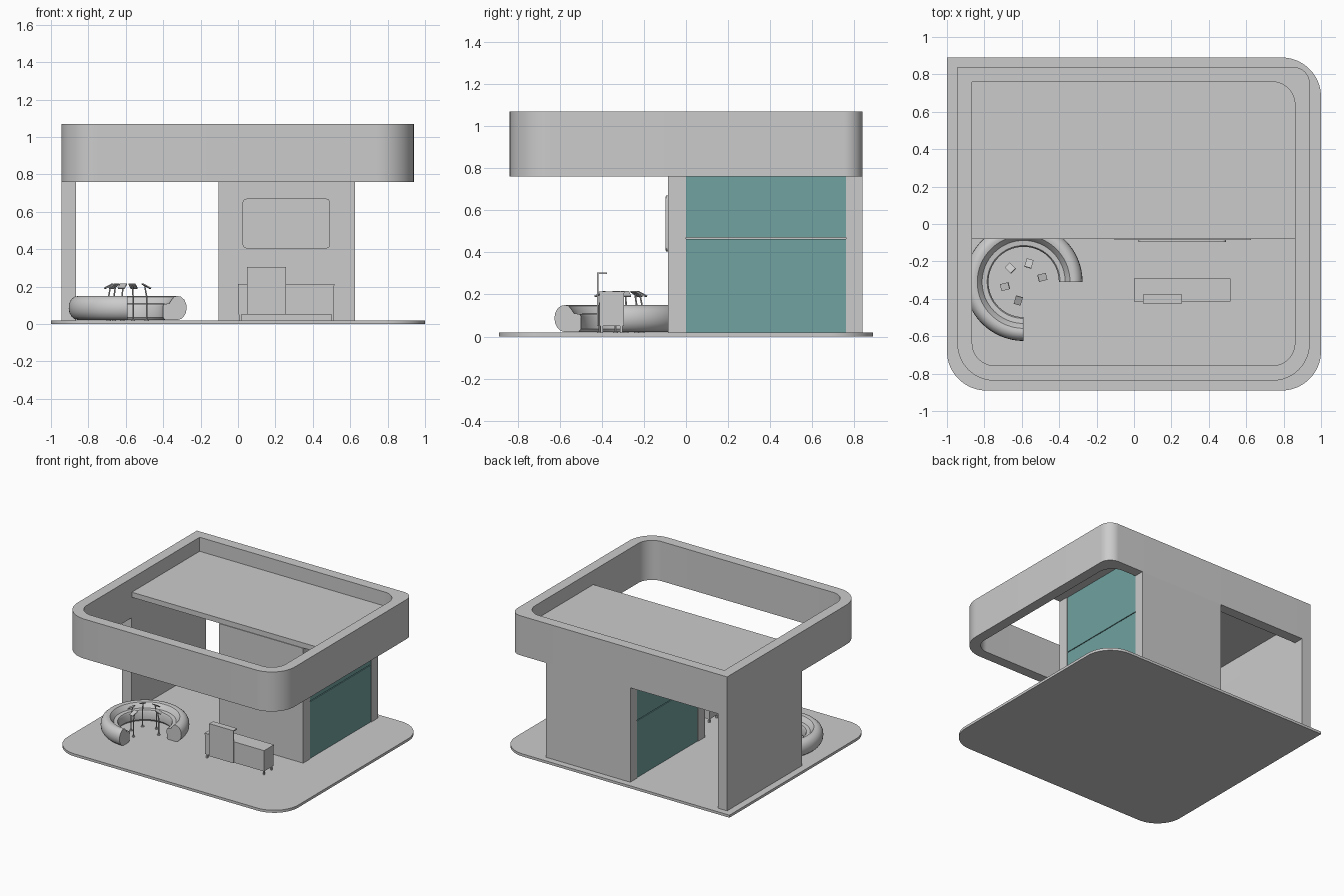
import bpy, bmesh, math
from mathutils import Matrix, Vector

if "Cube" in bpy.data.objects:
    bpy.data.objects.remove(bpy.data.objects["Cube"])


def make(name, bm, mat=None):
    bmesh.ops.recalc_face_normals(bm, faces=bm.faces[:])
    me = bpy.data.meshes.new(name)
    bm.to_mesh(me)
    bm.free()
    ob = bpy.data.objects.new(name, me)
    bpy.context.scene.collection.objects.link(ob)
    if mat:
        me.materials.append(mat)
    return ob


def box(name, x0, x1, y0, y1, z0, z1, mat=None):
    bm = bmesh.new()
    bmesh.ops.create_cube(bm, size=1)
    for v in bm.verts:
        v.co = Vector(((x0 + x1) / 2 + v.co.x * (x1 - x0),
                       (y0 + y1) / 2 + v.co.y * (y1 - y0),
                       (z0 + z1) / 2 + v.co.z * (z1 - z0)))
    return make(name, bm, mat)


def outline(x0, x1, y0, y1, radii, n=16):
    """Rounded rectangle, radii in order front-left, front-right, back-right, back-left."""
    pts = []
    corners = [(x0, y0, 1, 1), (x1, y0, -1, 1), (x1, y1, -1, -1), (x0, y1, 1, -1)]
    for i, ((x, y, sx, sy), r) in enumerate(zip(corners, radii)):
        if r == 0:
            pts.append((x, y))
            continue
        for k in range(n + 1):
            a = math.pi + math.pi / 2 * (i + k / n)
            pts.append((x + sx * r + r * math.cos(a), y + sy * r + r * math.sin(a)))
    return pts


def slab(name, pts, z0, z1):
    bm = bmesh.new()
    f = bm.faces.new([bm.verts.new((x, y, z0)) for x, y in pts])
    up = bmesh.ops.extrude_face_region(bm, geom=[f])['geom']
    bmesh.ops.translate(bm, vec=(0, 0, z1 - z0),
                        verts=[g for g in up if isinstance(g, bmesh.types.BMVert)])
    return make(name, bm)


def ring(name, outer, inner, z0, z1):
    bm = bmesh.new()
    loops = [[bm.verts.new((x, y, z)) for x, y in p]
             for p, z in ((outer, z0), (outer, z1), (inner, z1), (inner, z0))]
    n = len(outer)
    for a in range(4):
        A, B = loops[a], loops[(a + 1) % 4]
        for i in range(n):
            j = (i + 1) % n
            bm.faces.new((A[i], A[j], B[j], B[i]))
    return make(name, bm)


glass = bpy.data.materials.new("teal_glass")
glass.diffuse_color = (0.16, 0.36, 0.35, 1)
glass.use_nodes = True
glass.node_tree.nodes["Principled BSDF"].inputs["Base Color"].default_value = glass.diffuse_color

# floor plate, roof fascia and ceiling
F, WT, CZ = 0.02, 0.76, 0.92
slab("floor_plate", outline(-1, 1, -0.89, 0.89, (0.21, 0.21, 0.21, 0)), 0, F)
inner = (-0.865, 0.86, -0.757, 0.76)
ring("roof_fascia", outline(-0.945, 0.94, -0.838, 0.84, (0.2, 0.2, 0.09, 0)),
     outline(*inner, (0.12, 0.12, 0.12, 0)), WT, 1.07)
slab("ceiling_panel", outline(-0.865, 0.86, -0.08, 0.76, (0, 0, 0.12, 0)), CZ, 0.96)

# walls
box("left_wall", -0.945, -0.865, -0.085, 0.84, F, WT)
box("left_wall_upper", -0.945, -0.866, -0.085, 0.838, WT, CZ)
box("back_wall", -0.105, 0.625, 0.76, 0.84, F, WT)
box("front_wall", -0.105, 0.625, -0.085, 0.0, F, CZ)

# glass sides, two panes high with a thin joint
for z0, z1, tag in ((F, 0.464, "lower"), (0.47, CZ, "upper")):
    box("right_glass_" + tag, 0.605, 0.62, 0, 0.76, z0, z1, glass)
    box("left_glass_back_" + tag, -0.1, -0.085, 0.163, 0.76, z0, z1, glass)
    box("left_glass_front_" + tag, -0.1, -0.085, 0, 0.159, z0, z1, glass)

# wall screen: rounded frame with a slightly proud screen face
for name, m, d in (("screen_frame", 0, 0.010), ("screen_face", 0.005, 0.012)):
    ob = slab(name, outline(0.025 + m, 0.492 - m, 0.405 + m, 0.67 - m, (0.02,) * 4, 6), 0, d)
    ob.data.transform(Matrix.Translation((0, -0.085, 0)) @ Matrix.Rotation(math.pi / 2, 4, 'X'))

# reception counter
box("counter_body", 0.003, 0.514, -0.412, -0.295, 0.05, 0.206)
box("counter_top", 0, 0.517, -0.415, -0.292, 0.206, 0.215)
box("counter_front_panel", 0.047, 0.256, -0.424, -0.416, 0.05, 0.305)
box("counter_shelf", 0.047, 0.256, -0.416, -0.376, 0.297, 0.305)
for i, x in enumerate((0.012, 0.505)):
    for j, y in enumerate((-0.4, -0.307)):
        box(f"counter_leg_{i}{j}", x - 0.006, x + 0.006, y - 0.006, y + 0.006, F, 0.05)

# curved sofa: cross-section swept through three quarters of a turn
C = Vector((-0.59, -0.31, 0))
ctrl = [(0.2, 0.022), (0.19, 0.035), (0.188, 0.095), (0.195, 0.107), (0.222, 0.11),
        (0.235, 0.13), (0.248, 0.146), (0.265, 0.15), (0.285, 0.146), (0.303, 0.13),
        (0.313, 0.108), (0.315, 0.085), (0.312, 0.062), (0.3, 0.04), (0.285, 0.027), (0.265, 0.021)]
bm = bmesh.new()
steps = 72
rows = []
for s in range(steps + 1):
    a = 1.5 * math.pi * s / steps
    rows.append([bm.verts.new((C.x + r * math.cos(a), C.y + r * math.sin(a), z)) for r, z in ctrl])
n = len(ctrl)
for A, B in zip(rows, rows[1:]):
    for i in range(n):
        bm.faces.new((A[i], A[(i + 1) % n], B[(i + 1) % n], B[i]))
bm.faces.new(rows[0])
bm.faces.new(rows[-1])
make("curved_sofa", bm)

# tablet stands facing outward to the sofa
for k in range(5):
    place = Matrix.Translation(C) @ Matrix.Rotation(math.radians(14 + 60 * k), 4, 'Z')
    bm = bmesh.new()
    # foot and pole
    for r, z0, z1 in ((0.012, F, F + 0.005), (0.004, F, 0.15)):
        bmesh.ops.create_cone(bm, cap_ends=True, segments=12, radius1=r, radius2=r, depth=z1 - z0,
                              matrix=Matrix.Translation((0.105, 0, (z0 + z1) / 2)))
    # leaning neck
    p, q = Vector((0.105, 0, 0.148)), Vector((0.094, 0, 0.202))
    rot = (q - p).to_track_quat('Z', 'Y').to_matrix().to_4x4()
    bmesh.ops.create_cone(bm, cap_ends=True, segments=12, radius1=0.004, radius2=0.004,
                          depth=(q - p).length, matrix=Matrix.Translation((p + q) / 2) @ rot)
    # tilted tablet
    bmesh.ops.create_cube(bm, size=1, matrix=Matrix.Translation((0.103, 0, 0.203))
                          @ Matrix.Rotation(math.radians(28), 4, 'Y')
                          @ Matrix.Diagonal((0.05, 0.038, 0.006, 1)))
    bm.transform(place)
    make(f"tablet_stand_{k}", bm)

# smooth rounded surfaces, keep edges sharp
for ob in bpy.context.scene.objects:
    ob.select_set(True)
bpy.context.view_layer.objects.active = bpy.data.objects["curved_sofa"]
bpy.ops.object.shade_smooth_by_angle(angle=math.radians(35))
